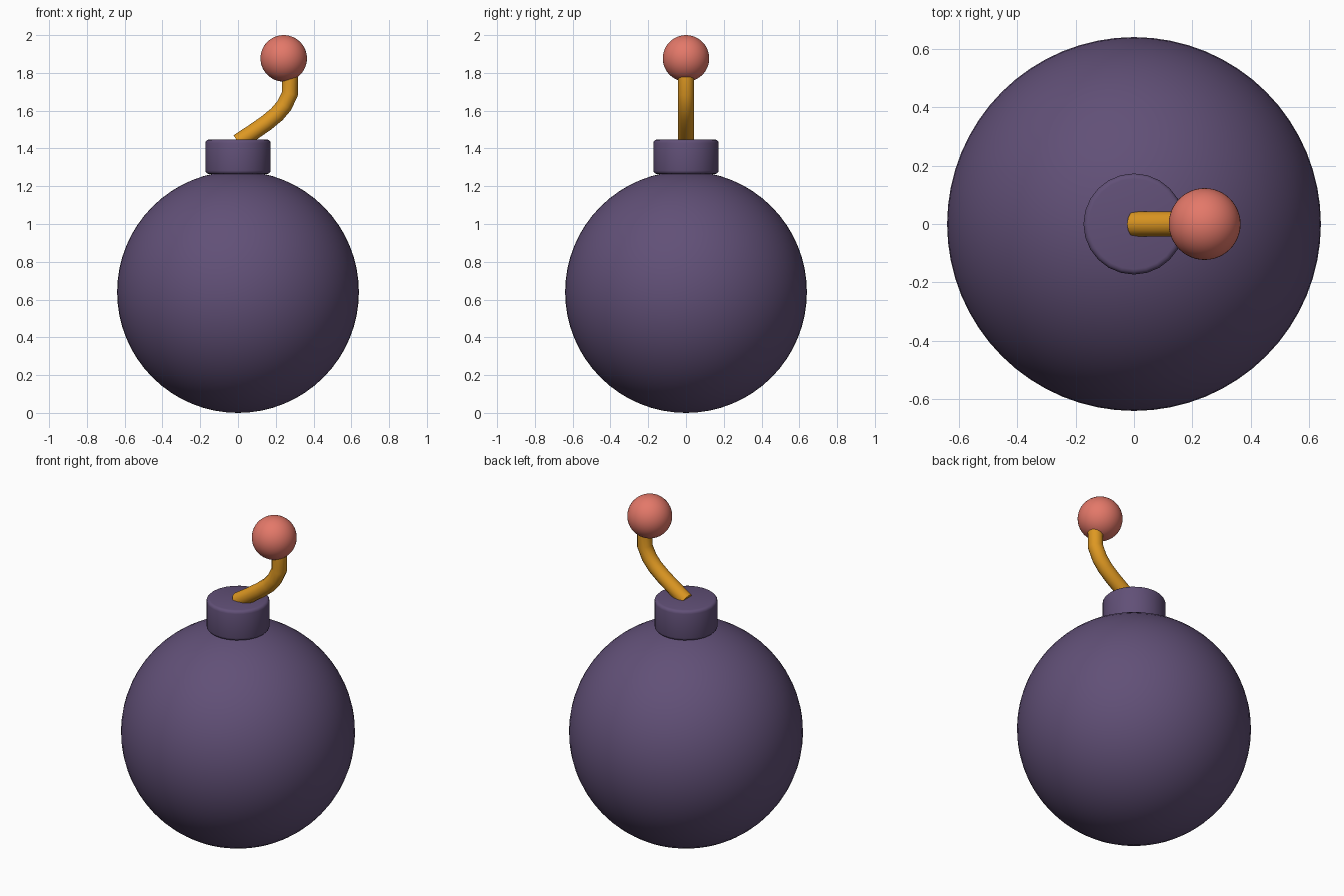
import bpy
import math

if "Cube" in bpy.data.objects:
    bpy.data.objects.remove(bpy.data.objects["Cube"])


def material(name, color):
    m = bpy.data.materials.new(name)
    m.diffuse_color = (*color, 1.0)
    m.use_nodes = True
    m.node_tree.nodes["Principled BSDF"].inputs["Base Color"].default_value = m.diffuse_color
    return m


purple = material("dark purple", (0.120, 0.080, 0.185))
gold = material("golden yellow", (0.73, 0.314, 0.016))
coral = material("coral red", (0.77, 0.188, 0.141))


def finish(name, mat, angle=60):
    ob = bpy.context.object
    ob.name = name
    ob.data.materials.clear()
    ob.data.materials.append(mat)
    bpy.ops.object.shade_smooth_by_angle(angle=math.radians(angle))
    return ob


def ball(name, mat, radius, center, segments, rings):
    bpy.ops.mesh.primitive_uv_sphere_add(
        segments=segments, ring_count=rings, radius=radius, location=center)
    return finish(name, mat)


# Round body and glowing fuse tip
ball("body", purple, 0.64, (0, 0, 0.64), 64, 32)
ball("spark", coral, 0.123, (0.242, 0, 1.877), 48, 24)

# Neck with rounded rims
bpy.ops.mesh.primitive_cylinder_add(
    vertices=24, radius=0.173, depth=0.182, location=(0, 0, 1.356))
neck = bpy.context.object
bevel = neck.modifiers.new("rim", 'BEVEL')
bevel.width = 0.018
bevel.segments = 3
bevel.limit_method = 'ANGLE'
bevel.angle_limit = math.radians(60)
bpy.ops.object.modifier_apply(modifier=bevel.name)
finish("neck", purple, 40)

# Bent fuse swept along a path
path = [(0.0, 1.434), (0.075, 1.483), (0.15, 1.535), (0.205, 1.58),
        (0.245, 1.627), (0.275, 1.69), (0.275, 1.778)]
curve = bpy.data.curves.new("fuse", 'CURVE')
curve.dimensions = '3D'
curve.bevel_depth = 0.043
curve.bevel_resolution = 4
curve.use_fill_caps = True
spline = curve.splines.new('POLY')
spline.points.add(len(path) - 1)
for point, (x, z) in zip(spline.points, path):
    point.co = (x, 0, z, 1)
fuse = bpy.data.objects.new("fuse", curve)
bpy.context.collection.objects.link(fuse)
bpy.ops.object.select_all(action='DESELECT')
fuse.select_set(True)
bpy.context.view_layer.objects.active = fuse
bpy.ops.object.convert(target='MESH')
finish("fuse", gold, 50)
